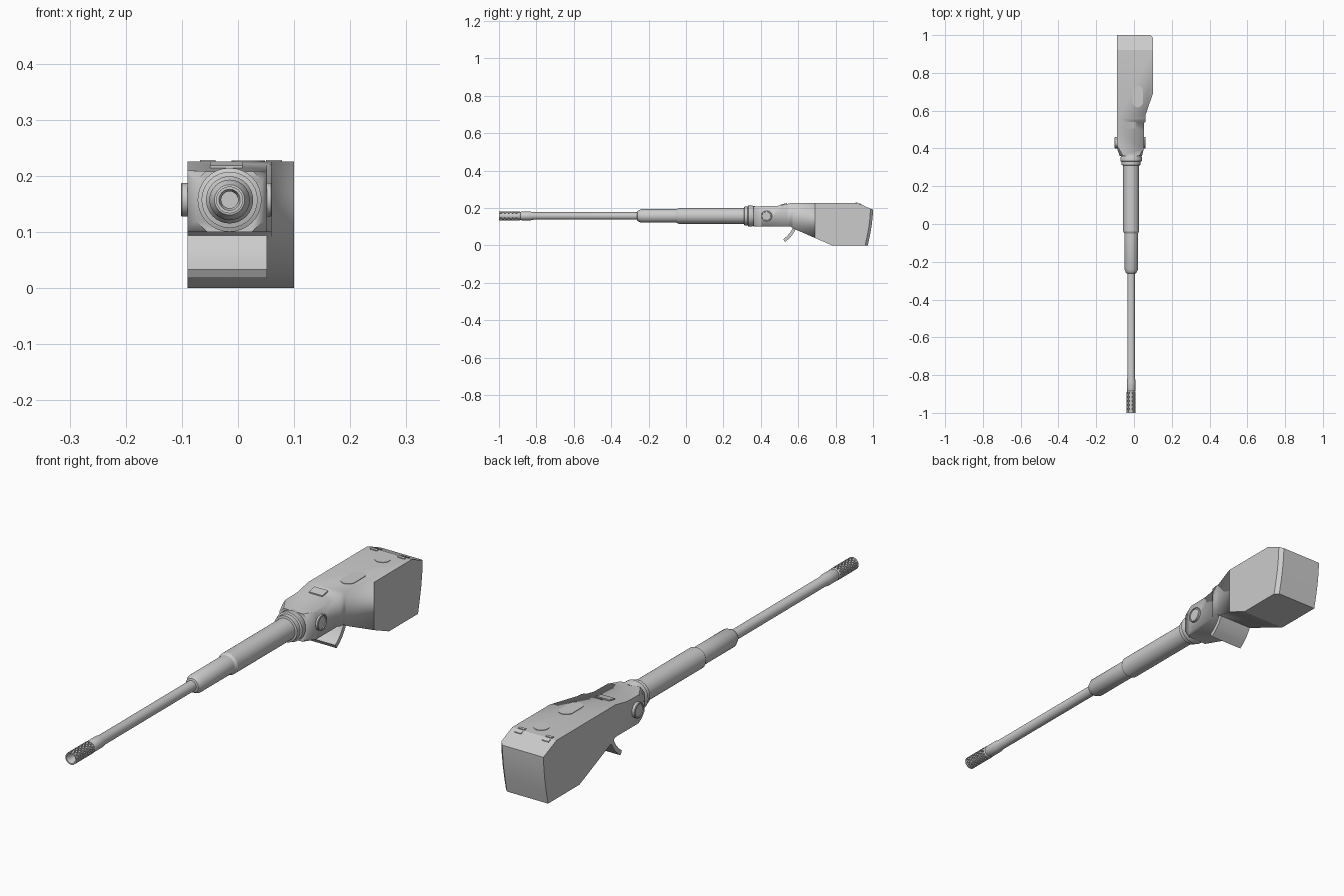
import bpy, bmesh, math
from mathutils import Vector, Matrix

if "Cube" in bpy.data.objects:
    bpy.data.objects.remove(bpy.data.objects["Cube"])

grey = bpy.data.materials.new("gun_grey")
grey.diffuse_color = (0.6, 0.6, 0.6, 1)
grey.use_nodes = True
grey.node_tree.nodes["Principled BSDF"].inputs["Base Color"].default_value = grey.diffuse_color
AX, AZ = -0.015, 0.157          # barrel axis


def finish(name, bm, angle=30):
    bmesh.ops.recalc_face_normals(bm, faces=bm.faces[:])
    me = bpy.data.meshes.new(name)
    bm.to_mesh(me)
    bm.free()
    ob = bpy.data.objects.new(name, me)
    me.materials.append(grey)
    bpy.context.collection.objects.link(ob)
    bpy.ops.object.select_all(action='DESELECT')
    ob.select_set(True)
    bpy.context.view_layer.objects.active = ob
    bpy.ops.object.shade_smooth_by_angle(angle=math.radians(angle))
    return ob


def prism(points, a, b):
    """Extrude a closed list of 3D points from offset a to offset b."""
    bm = bmesh.new()
    lo = [bm.verts.new(Vector(p) + Vector(a)) for p in points]
    hi = [bm.verts.new(Vector(p) + Vector(b)) for p in points]
    bm.faces.new(lo)
    bm.faces.new(hi)
    n = len(points)
    for i in range(n):
        j = (i + 1) % n
        bm.faces.new((lo[i], lo[j], hi[j], hi[i]))
    bmesh.ops.recalc_face_normals(bm, faces=bm.faces[:])
    return bm


def lathe(profile, matrix, seg=32):
    """Revolve (radius, height) points about z; zero radius closes an end."""
    bm = bmesh.new()
    rings = []
    for r, h in profile:
        if r == 0:
            rings.append([bm.verts.new((0, 0, h))] * seg)
        else:
            rings.append([bm.verts.new((r * math.cos(2 * math.pi * k / seg),
                                        r * math.sin(2 * math.pi * k / seg), h))
                          for k in range(seg)])
    for p, q in zip(rings, rings[1:]):
        for k in range(seg):
            m = (k + 1) % seg
            vs = list(dict.fromkeys((p[k], p[m], q[m], q[k])))
            bm.faces.new(vs)
    bm.transform(matrix)
    bmesh.ops.recalc_face_normals(bm, faces=bm.faces[:])
    return bm


# Mantlet housing: side silhouette extruded across its width
side = [(.36, .10), (.56, .10), (.58, .087), (.78, 0), (.972, 0), (.983, .05),
        (.992, .10), (.998, .15), (1.0, .19), (.92, .225), (.56, .225),
        (.49, .211), (.36, .208)]
bm = prism([(0, y, z) for y, z in side], (-.09, 0, 0), (.10, 0, 0))
rear = [e for e in bm.edges if all(v.co.x > .09 and v.co.y > .97 for v in e.verts)]
bmesh.ops.bevel(bm, geom=rear, offset=.014, segments=1, affect='EDGES')
# clipped corners around the barrel opening
for sx, px in ((-1, -.055), (1, .025)):
    for sz, pz in ((1, .21), (-1, .10)):
        bmesh.ops.bisect_plane(bm, geom=bm.verts[:] + bm.edges[:] + bm.faces[:],
                               plane_co=(px, .36, pz), plane_no=(sx, -.6, sz),
                               clear_outer=True)
        bmesh.ops.holes_fill(bm, edges=[e for e in bm.edges if e.is_boundary])
housing = finish("mantlet_housing", bm, 20)

# Plan outline that narrows the neck
plan = [(-.0675, .34), (-.09, .40), (-.12, .48), (-.12, 1.1), (.12, 1.1),
        (.12, .7475), (.06, .575), (.06, .54), (.052, .535), (.052, .40), (.038, .34)]
cutter = finish("plan_cutter", prism([(x, y, 0) for x, y in plan],
                                     (0, 0, -.1), (0, 0, .4)))
cutter.hide_render = True
cutter.hide_set(True)
mod = housing.modifiers.new("plan_shape", 'BOOLEAN')
mod.operation = 'INTERSECT'
mod.solver = 'EXACT'
mod.object = cutter
# bake the trimmed shape and drop the helper
bpy.context.view_layer.objects.active = housing
bpy.ops.object.select_all(action='DESELECT')
housing.select_set(True)
bpy.ops.object.modifier_apply(modifier=mod.name)
bpy.data.objects.remove(cutter)

# Barrel: stepped lathe along y
along_y = Matrix.Translation((AX, 0, AZ)) @ Matrix.Rotation(-math.pi / 2, 4, 'X')
barrel = [(0, -.885), (.021, -.885), (.023, -.88), (.023, -.83), (.020, -.815),
          (.020, -.262), (.027, -.26), (.031, -.25), (.036, -.24), (.036, -.05),
          (.042, -.04), (.042, .31), (.050, .312), (.050, .33), (.057, .333),
          (.057, .352), (.053, .36), (.053, .37), (0, .37)]
finish("barrel", lathe(barrel, along_y))

# Muzzle brake: hollow tube with rows of recessed ports
brake = [(.015, -.90), (.015, -.99), (.019, -1.0), (.024, -1.0)]
brake += [(.024, -.995 + .0105 * i) for i in range(11)] + [(.021, -.885)]
bm = lathe([(0, -.90)] + brake, along_y, 24)
ports = []
for f in bm.faces:
    c = f.calc_center_median()
    r = math.hypot(c.x - AX, c.z - AZ)
    if r > .0235 and -.993 < c.y < -.892:
        k = int((math.atan2(c.z - AZ, c.x - AX) + math.pi) / (math.pi / 12))
        i = int((c.y + .995) / .0105)
        if (k + i) % 2 == 0:
            ports.append(f)
bmesh.ops.inset_individual(bm, faces=ports, thickness=.0006)
res = bmesh.ops.extrude_discrete_faces(bm, faces=ports)
for f in res["faces"]:
    c = f.calc_center_median()
    d = Vector((AX - c.x, 0, AZ - c.z)).normalized() * .006
    for v in f.verts:
        v.co += d
finish("muzzle_brake", bm)

# Trunnion caps on both cheeks
cap = [(0, -.01), (.030, -.01), (.030, .010), (.028, .012), (.024, .012),
       (.023, .009), (0, .009)]
for name, s, x in (("trunnion_left", -1, -.09), ("trunnion_right", 1, .049)):
    m = Matrix.Translation((x, .43, AZ)) @ Matrix.Rotation(s * math.pi / 2, 4, 'Y')
    finish(name, lathe(cap, m))

# Curved shield hanging under the neck
flap = [(.575, .105), (.567, .085), (.555, .066), (.540, .049), (.520, .033),
        (.529, .018), (.549, .034), (.566, .052), (.580, .074), (.592, .095)]
finish("lower_shield", prism([(0, y, z) for y, z in flap], (-.09, 0, 0), (.052, 0, 0)))


# Roof fittings: thin plates
def plate(name, outline, z, top, tilt=0.0):
    bm = prism([(x, y, z + tilt * (y - outline[0][1])) for x, y in outline],
               (0, 0, -.004), (0, 0, top))
    finish(name, bm)


def obround(cx, cy, r, half):
    return [(cx + r * math.cos(t), cy + r * math.sin(t) + (half if k < 12 else -half))
            for k in range(24) for t in [2 * math.pi * (k + .5) / 24]]


def rect(x0, x1, y0, y1):
    return [(x0, y0), (x1, y0), (x1, y1), (x0, y1)]


plate("rear_hatch", obround(.016, .861, .028, 0), .225, .002)
plate("oval_hatch", obround(.02, .675, .028, .028), .225, .002)
plate("sight_plate", rect(-.05, .008, .505, .54), .2145, .004, .2)
for i, x in enumerate((-.054, .064)):
    plate(f"hinge_{i}_base", rect(x - .014, x + .014, .905, .917), .225, .003)
    plate(f"hinge_{i}_leaf", rect(x - .014, x + .014, .925, .937), .223, .003, -.4375)
